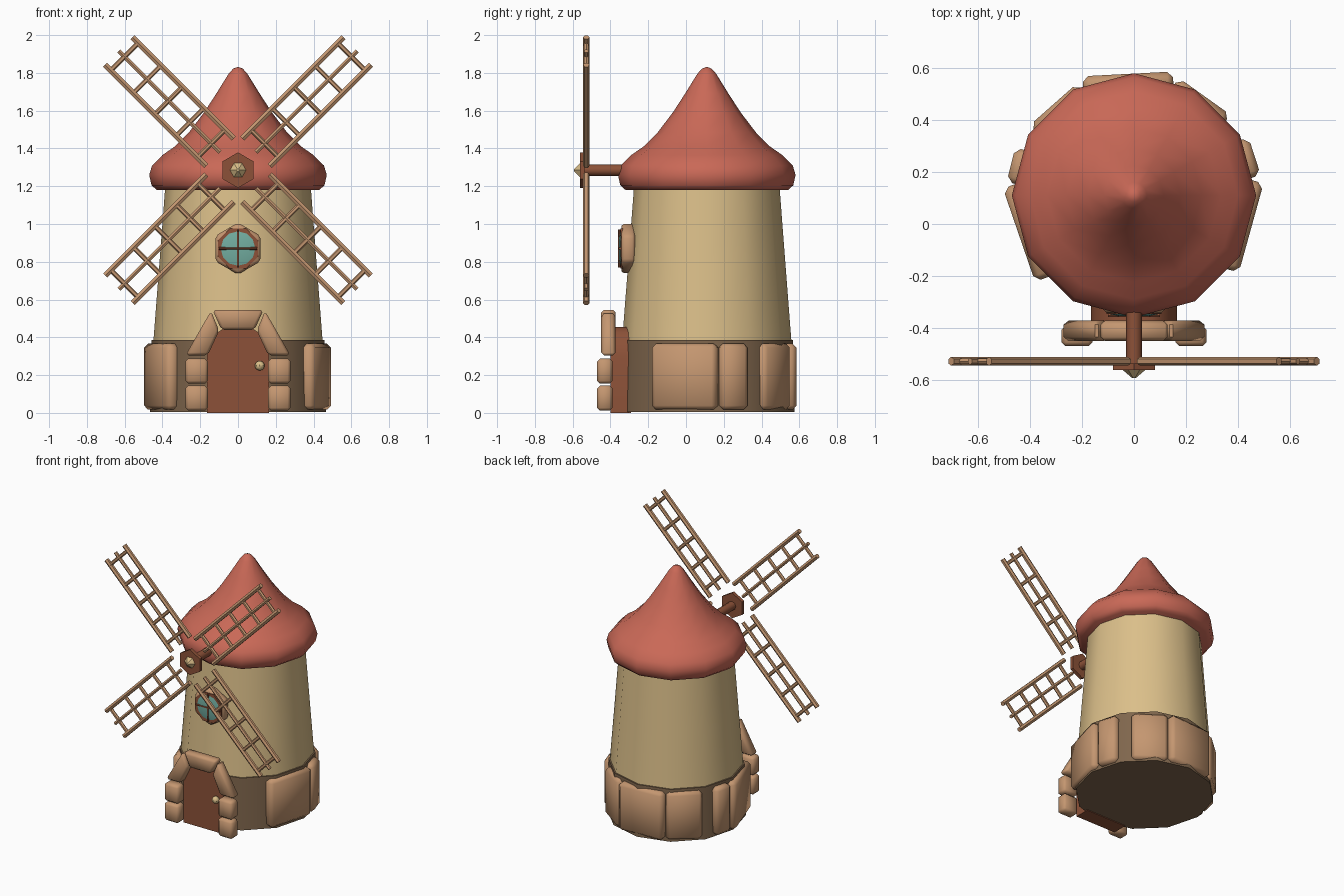
import bpy, bmesh, math
from mathutils import Matrix, Vector

if "Cube" in bpy.data.objects:
    bpy.data.objects.remove(bpy.data.objects["Cube"])

CY = 0.11          # tower axis in y
HUB_Z = 1.285


def material(name, srgb):
    m = bpy.data.materials.new(name)
    lin = [c / 12.92 if c < 0.04045 else ((c + 0.055) / 1.055) ** 2.4 for c in srgb]
    m.diffuse_color = (*lin, 1)
    m.use_nodes = True
    m.node_tree.nodes["Principled BSDF"].inputs["Base Color"].default_value = m.diffuse_color
    return m


PLASTER = material("plaster", (0.86, 0.75, 0.54))
STONE = material("tan_stone_and_wood", (0.77, 0.59, 0.44))
FOOTING = material("dark_footing", (0.50, 0.40, 0.30))
ROOF = material("red_roof", (0.79, 0.41, 0.34))
WOOD = material("brown_wood", (0.55, 0.32, 0.22))
GLASS = material("teal_glass", (0.45, 0.68, 0.63))


def finish(bm, name, mat, bevel=0, smooth=35):
    bmesh.ops.recalc_face_normals(bm, faces=bm.faces)
    if bevel:
        bmesh.ops.bevel(bm, geom=bm.edges[:], offset=bevel, segments=1,
                        affect='EDGES', clamp_overlap=True)
    me = bpy.data.meshes.new(name)
    bm.to_mesh(me)
    bm.free()
    ob = bpy.data.objects.new(name, me)
    bpy.context.collection.objects.link(ob)
    me.materials.append(mat)
    bpy.ops.object.select_all(action='DESELECT')
    ob.select_set(True)
    bpy.context.view_layer.objects.active = ob
    if smooth:
        bpy.ops.object.shade_smooth_by_angle(angle=math.radians(smooth))
    return ob


def lathe(name, profile, mat, sides=12, smooth=40):
    """Revolve (radius, z) points around the tower axis."""
    bm = bmesh.new()
    rings = []
    for r, z in profile:
        if r == 0:
            rings.append([bm.verts.new((0, CY, z))] * sides)
        else:
            rings.append([bm.verts.new((r * math.cos(2 * math.pi * i / sides),
                                        CY + r * math.sin(2 * math.pi * i / sides), z))
                          for i in range(sides)])
    for a, b in zip(rings, rings[1:]):
        for i in range(sides):
            j = (i + 1) % sides
            bm.faces.new(list(dict.fromkeys((a[i], a[j], b[j], b[i]))))
    return finish(bm, name, mat, smooth=smooth)


def prism(name, outline, y0, y1, mat, bevel=0, smooth=35):
    """Extrude an (x, z) outline from y0 to y1."""
    bm = bmesh.new()
    a = [bm.verts.new((x, y0, z)) for x, z in outline]
    b = [bm.verts.new((x, y1, z)) for x, z in outline]
    bm.faces.new(a)
    bm.faces.new(b)
    for i in range(len(a)):
        j = (i + 1) % len(a)
        bm.faces.new((a[i], a[j], b[j], b[i]))
    return finish(bm, name, mat, bevel, smooth)


def ngon(n, r, z, turn=0):
    return [(r * math.sin(2 * math.pi * (i + turn) / n),
             z + r * math.cos(2 * math.pi * (i + turn) / n)) for i in range(n)]


def rod(bm, p, q, r, sides=6):
    """Add a cylinder from p to q."""
    p, q = Vector(p), Vector(q)
    rot = (q - p).to_track_quat('Z', 'Y').to_matrix().to_4x4()
    bmesh.ops.create_cone(bm, cap_ends=True, segments=sides, radius1=r, radius2=r,
                          depth=(q - p).length,
                          matrix=Matrix.Translation((p + q) / 2) @ rot)


# Tower: footing, plastered wall, roof
lathe("footing", [(0, 0.005), (0.465, 0.005), (0.457, 0.387), (0, 0.387)], FOOTING)
lathe("tower_wall", [(0.448, 0.38), (0.417, 0.78), (0.385, 1.2), (0, 1.2)], PLASTER)
lathe("roof", [(0, 1.18), (0.43, 1.18), (0.458, 1.205), (0.47, 1.26), (0.455, 1.31),
               (0.40, 1.365), (0.335, 1.41), (0.26, 1.485), (0.18, 1.59),
               (0.115, 1.69), (0.05, 1.795), (0.025, 1.823), (0, 1.832)], ROOF, smooth=60)

# Stone slabs around the footing, given by start and end angle
for a0, a1 in [(-37, 6), (9, 27), (40, 69), (72, 114), (117, 146), (158, 174), (176, 222)]:
    mid, half = math.radians((a0 + a1) / 2), math.radians((a1 - a0) / 2)
    bm = bmesh.new()
    bmesh.ops.create_cube(bm, size=1)
    out = 0.468 if a1 - a0 > 25 else 0.488
    bmesh.ops.transform(bm, verts=bm.verts, matrix=(
        Matrix.Translation((0, CY, 0.192)) @ Matrix.Rotation(mid, 4, 'Z')
        @ Matrix.Translation((out - 0.04, 0, 0))
        @ Matrix.Diagonal((0.08, 2 * 0.485 * math.sin(half), 0.35, 1))))
    finish(bm, "footing_stone", STONE, 0.022, 50)

# Door with arched top, knob
half_door = [(0.165, 0.0), (0.165, 0.30), (0.15, 0.36), (0.11, 0.425), (0.065, 0.455)]
prism("door", half_door + [(-x, z) for x, z in reversed(half_door)], -0.40, -0.29, WOOD)
bm = bmesh.new()
bmesh.ops.create_uvsphere(bm, u_segments=8, v_segments=6, radius=0.026,
                          matrix=Matrix.Translation((0.115, -0.425, 0.25)))
finish(bm, "door_knob", PLASTER)

# Stones framing the door
for s in (-1, 1):
    for z0, z1 in ((0.012, 0.145), (0.155, 0.288)):
        prism("door_side_stone", [(s * 0.16, z0), (s * 0.278, z0), (s * 0.278, z1),
                                  (s * 0.16, z1)], -0.47, -0.39, STONE, 0.015, 50)
    prism("door_arch_stone", [(s * 0.278, 0.305), (s * 0.16, 0.305), (s * 0.10, 0.435),
                              (s * 0.143, 0.54)], -0.45, -0.372, STONE, 0.015, 50)
prism("door_keystone", [(-0.088, 0.44), (0.088, 0.44), (0.135, 0.546), (-0.135, 0.546)],
      -0.45, -0.372, STONE, 0.015, 50)

# Round window: hexagonal surround, wooden rim, domed glass, crossbars
WZ = 0.87
prism("window_surround", ngon(6, 0.137, WZ), -0.342, -0.27, STONE, 0.014, 50)
prism("window_rim", ngon(8, 0.115, WZ, 0.5), -0.347, -0.30, WOOD)
bm = bmesh.new()
bmesh.ops.create_cone(bm, cap_ends=True, segments=12, radius1=0.096, radius2=0.06,
                      depth=0.008, matrix=Matrix.Translation((0, -0.35, WZ))
                      @ Matrix.Rotation(math.pi / 2, 4, 'X'))
finish(bm, "window_glass", GLASS, 0, 60)
bm = bmesh.new()
rod(bm, (-0.1, -0.352, WZ), (0.1, -0.352, WZ), 0.007)
rod(bm, (0, -0.352, WZ - 0.1), (0, -0.352, WZ + 0.1), 0.007)
finish(bm, "window_bars", WOOD)

# Sail axle, hub and pointed cap
bm = bmesh.new()
rod(bm, (0, -0.54, HUB_Z), (0, -0.2, HUB_Z), 0.031, 8)
finish(bm, "axle", WOOD, 0, 50)
prism("hub", ngon(6, 0.094, HUB_Z), -0.562, -0.537, WOOD)
bm = bmesh.new()
bmesh.ops.create_cone(bm, cap_ends=True, segments=6, radius1=0.045, radius2=0.008,
                      depth=0.032, matrix=Matrix.Translation((0, -0.576, HUB_Z))
                      @ Matrix.Rotation(math.pi / 2, 4, 'X') @ Matrix.Rotation(math.pi / 6, 4, 'Z'))
finish(bm, "hub_cap", PLASTER)

# Four lattice sails on the diagonals
for k in range(4):
    bm = bmesh.new()
    for s in (-0.103, 0, 0.103):
        rod(bm, (s, 0, 0.135), (s, 0, 0.892), 0.017 if s else 0.013)
    for t in (0.20, 0.36, 0.52, 0.68, 0.85):
        rod(bm, (-0.103, 0, t), (0.103, 0, t), 0.013)
    bmesh.ops.transform(bm, verts=bm.verts, matrix=(
        Matrix.Translation((0, -0.528, HUB_Z))
        @ Matrix.Rotation(math.pi / 4 + k * math.pi / 2, 4, 'Y')))
    finish(bm, "sail", STONE)
